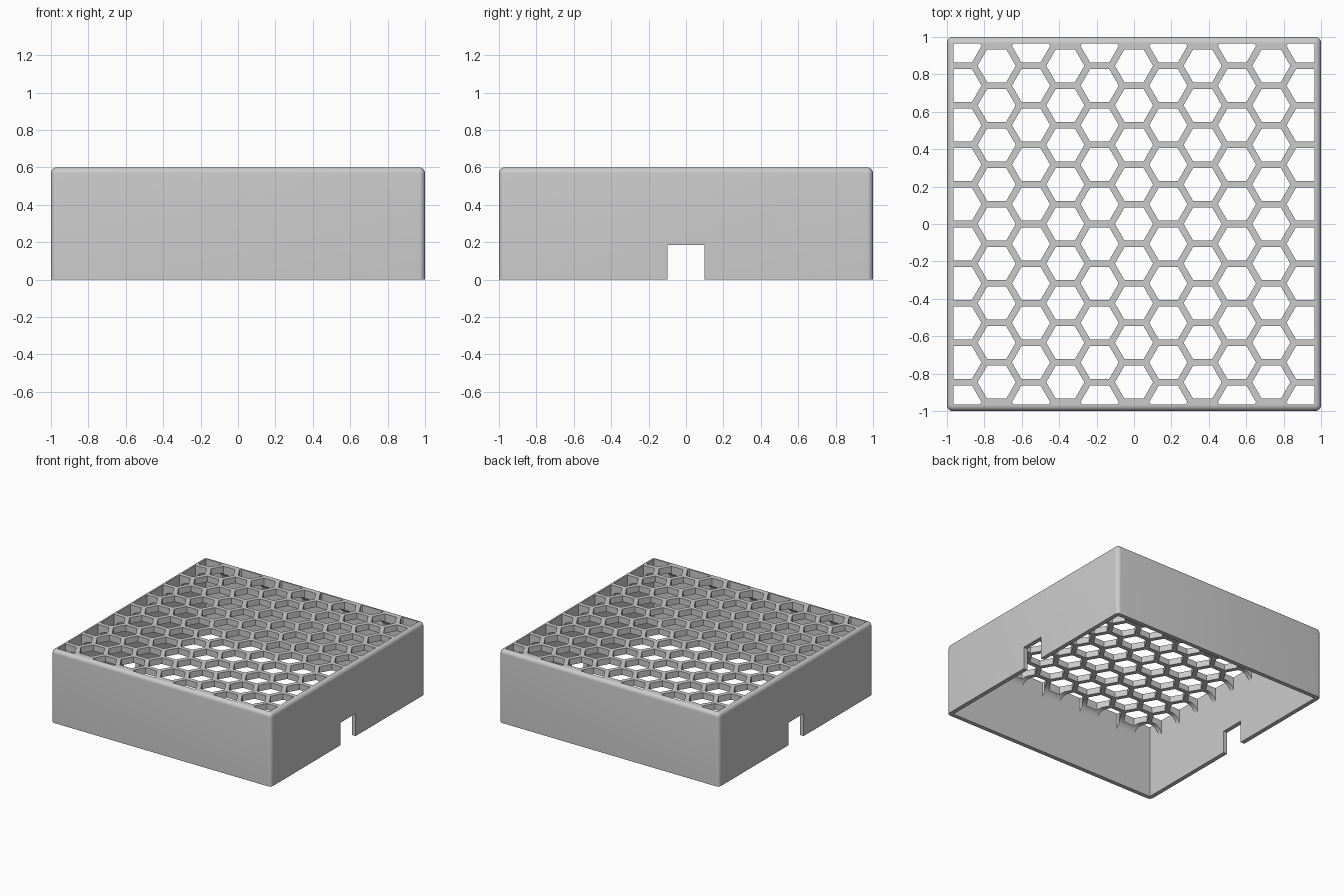
import bpy, bmesh, math
from mathutils import Matrix, Vector

if "Cube" in bpy.data.objects:
    bpy.data.objects.remove(bpy.data.objects["Cube"])

HEIGHT, INNER, WALL = 0.6, 0.965, 0.035
PLATE, COVE = 0.05, 0.08          # grille thickness and inner fillet radius
PITCH_X, PITCH_Y = 0.1835, 0.2115  # honeycomb spacing

grey = bpy.data.materials.new("light grey")
grey.use_nodes = True
colour = (0.6, 0.6, 0.6, 1)
grey.diffuse_color = colour
grey.node_tree.nodes["Principled BSDF"].inputs["Base Color"].default_value = colour


def make_object(name, bm):
    bmesh.ops.recalc_face_normals(bm, faces=bm.faces)
    mesh = bpy.data.meshes.new(name)
    bm.to_mesh(mesh)
    bm.free()
    mesh.materials.append(grey)
    obj = bpy.data.objects.new(name, mesh)
    bpy.context.scene.collection.objects.link(obj)
    return obj


def add_box(bm, size, centre):
    matrix = Matrix.Translation(centre) @ Matrix.Diagonal((*size, 1))
    return bmesh.ops.create_cube(bm, size=1, matrix=matrix)


def box(name, size, centre):
    bm = bmesh.new()
    add_box(bm, size, centre)
    return make_object(name, bm)


def cut(obj, cutter):
    """Subtract the cutter, bake the result and drop the cutter."""
    cutter.hide_render = True
    mod = obj.modifiers.new("cut", 'BOOLEAN')
    mod.operation, mod.solver, mod.object = 'DIFFERENCE', 'EXACT', cutter
    graph = bpy.context.evaluated_depsgraph_get()
    baked = bpy.data.meshes.new_from_object(obj.evaluated_get(graph))
    obj.modifiers.clear()
    obj.data = baked
    bpy.data.objects.remove(cutter)


def smooth(obj):
    bpy.ops.object.select_all(action='DESELECT')
    obj.select_set(True)
    bpy.context.view_layer.objects.active = obj
    bpy.ops.object.shade_smooth_by_angle(angle=math.radians(30))


# Side walls: rounded outer block, hollowed through
bm = bmesh.new()
add_box(bm, (2, 2, HEIGHT), (0, 0, HEIGHT / 2))
rounded = [e for e in bm.edges if max(v.co.z for v in e.verts) > HEIGHT / 2]
bmesh.ops.bevel(bm, geom=rounded, offset=WALL - 0.003, segments=6,
                profile=0.5, affect='EDGES')
walls = make_object("side_walls", bm)
cut(walls, box("cavity_cutter", (2 * INNER, 2 * INNER, 2), (0, 0, 0.5)))
# Cable slot through the left and right walls
cut(walls, box("slot_cutter", (3, 0.2, 0.37), (0, 0, 0)))

# Top grille: plate with a cove that curves down to the walls
arc = [math.pi / 2 * i / 10 for i in range(11)]
rings = [(INNER, HEIGHT)] + [
    (INNER - COVE * (1 - math.cos(a)),
     HEIGHT - PLATE - COVE * (1 - math.sin(a))) for a in arc]
bm = bmesh.new()
loops = [[bm.verts.new((sx * h, sy * h, z))
          for sx, sy in ((-1, -1), (1, -1), (1, 1), (-1, 1))] for h, z in rings]
for low, high in zip(loops, loops[1:]):
    for i in range(4):
        j = (i + 1) % 4
        bm.faces.new((low[i], low[j], high[j], high[i]))
bm.faces.new(loops[0])
bm.faces.new(loops[-1])
grille = make_object("honeycomb_grille", bm)

# Honeycomb cells
radius = (PITCH_Y - WALL) / math.sqrt(3)
bm = bmesh.new()
for col in range(-5, 6):
    for row in range(-5, 6):
        y = (row + 0.5 * (col % 2)) * PITCH_Y
        if abs(y) > 1:
            continue
        spot = Matrix.Translation(Vector((col * PITCH_X, y, 0.5)))
        turn = Matrix.Rotation(math.pi / 6, 4, 'Z')
        made = bmesh.ops.create_cone(bm, cap_ends=True, segments=6, radius1=radius,
                                     radius2=radius, depth=0.6, matrix=spot)
        # Turn each cell so that a corner points along x
        verts = made["verts"]
        if not any(abs(v.co.y - y) < 0.001 for v in verts):
            bmesh.ops.rotate(bm, verts=verts, cent=spot.translation, matrix=turn)
cut(grille, make_object("cell_cutter", bm))

for part in (walls, grille):
    smooth(part)
